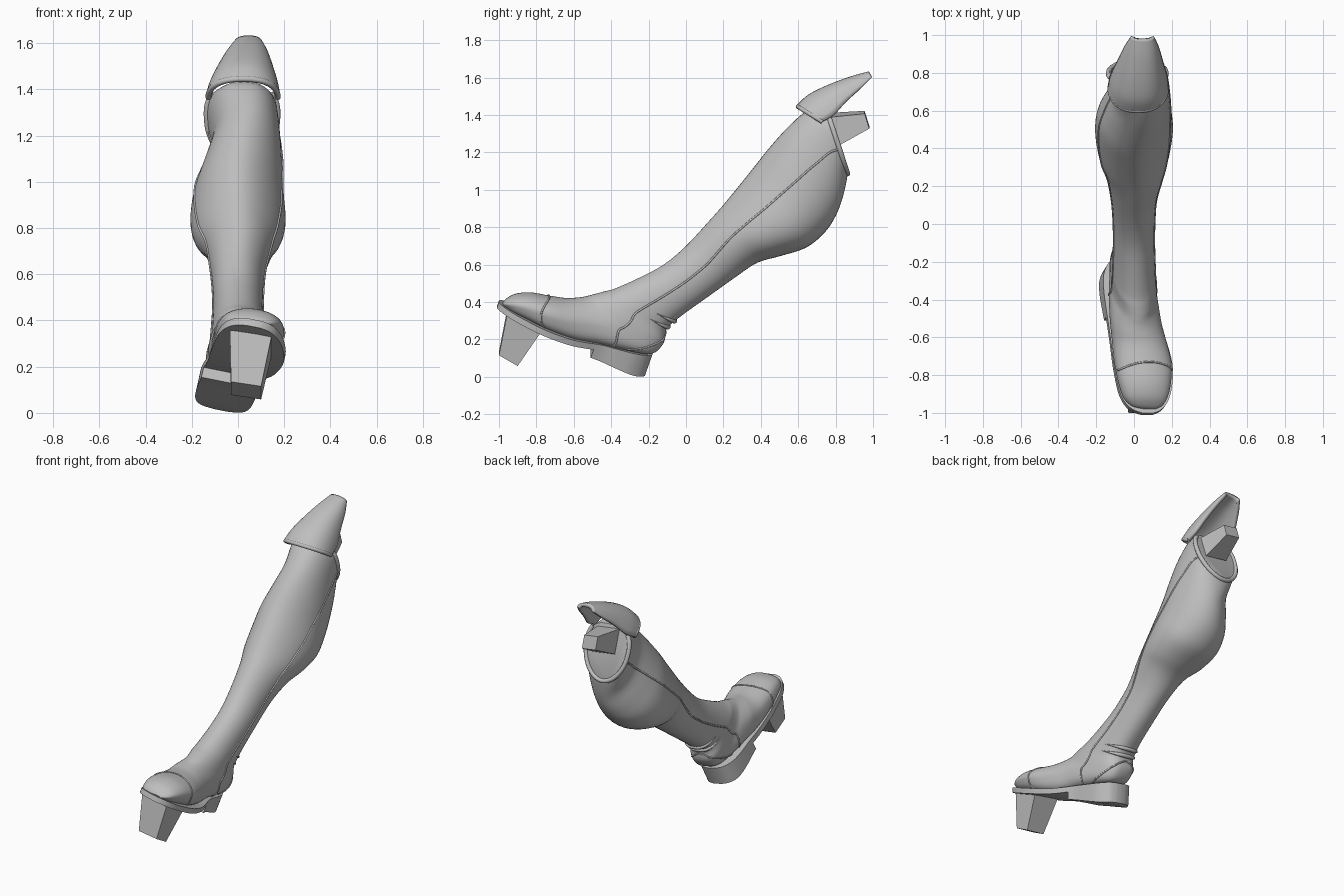
import bpy, math
from mathutils import Vector

cube = bpy.data.objects.get("Cube")
if cube:
    bpy.data.objects.remove(cube, do_unlink=True)

grey = bpy.data.materials.new("plain grey")
grey.use_nodes = True
grey.diffuse_color = (0.52, 0.52, 0.52, 1)
grey.node_tree.nodes["Principled BSDF"].inputs["Base Color"].default_value = grey.diffuse_color


def add_mesh(name, verts, faces, smooth=True):
    mesh = bpy.data.meshes.new(name)
    mesh.from_pydata(verts, [], faces)
    mesh.materials.append(grey)
    obj = bpy.data.objects.new(name, mesh)
    bpy.context.collection.objects.link(obj)
    bpy.ops.object.select_all(action="DESELECT")
    obj.select_set(True)
    bpy.context.view_layer.objects.active = obj
    bpy.ops.object.mode_set(mode="EDIT")
    bpy.ops.mesh.select_all(action="SELECT")
    bpy.ops.mesh.normals_make_consistent(inside=False)
    bpy.ops.object.mode_set(mode="OBJECT")
    if smooth:
        bpy.ops.object.shade_smooth_by_angle(angle=math.radians(40))
    return obj


def add_loft(name, rings, closed=True, caps=True):
    n = len(rings[0])
    span = n if closed else n - 1
    faces = [(r * n + i, r * n + (i + 1) % n, (r + 1) * n + (i + 1) % n, (r + 1) * n + i)
             for r in range(len(rings) - 1) for i in range(span)]
    if caps:
        faces += [tuple(range(n)), tuple(range((len(rings) - 1) * n, len(rings) * n))]
    return add_mesh(name, [p for ring in rings for p in ring], faces)


def add_tube(name, points, radius, tapered=False):
    curve = bpy.data.curves.new(name, "CURVE")
    curve.dimensions = "3D"
    curve.bevel_depth = radius
    curve.bevel_resolution = 2
    curve.use_fill_caps = True
    spline = curve.splines.new("POLY")
    spline.points.add(len(points) - 1)
    for i, p in enumerate(points):
        spline.points[i].co = (*p, 1)
        if tapered:
            spline.points[i].radius = math.sin(math.pi * i / (len(points) - 1))
    curve.materials.append(grey)
    bpy.context.collection.objects.link(bpy.data.objects.new(name, curve))


def sample(table, t):
    """Smooth interpolation between the rows of a table."""
    last = len(table) - 1
    i = min(max(int(t), 0), last - 1)
    u = t - i
    a, b, c, d = (Vector(table[min(max(k, 0), last)]) for k in range(i - 1, i + 3))
    return 0.5 * (2 * b + (c - a) * u + (2 * a - 5 * b + 4 * c - d) * u ** 2
                  + (3 * b - a - 3 * c + d) * u ** 3)


def steps(start, end, count):
    return [start + (end - start) * i / count for i in range(count + 1)]


def clamp(value):
    return min(max(value, 0), 1)


def power(value, exponent):
    return math.copysign(abs(value) ** exponent, value)


# Section rows: front y, front z, back y, back z, centre x, half width
leg = [
    (.76, 1.42, .865, 1.09, .017, .15), (.66, 1.43, .855, 1.03, .027, .15),
    (.55, 1.34, .835, .95, .036, .15), (.45, 1.23, .8, .86, .02, .174),
    (.37, 1.13, .74, .77, .003, .195), (.29, 1.03, .64, .69, 0, .202),
    (.2, .92, .5, .645, 0, .184), (.12, .83, .38, .61, .005, .147),
    (0, .7, .26, .53, 0, .118), (-.12, .6, .12, .43, 0, .108),
    (-.25, .53, 0, .345, 0, .107)]
foot = [
    (-.38, .472, -.06, .3, 0, .11), (-.44, .455, -.105, .255, 0, .112),
    (-.48, .444, -.117, .19, 0, .115), (-.51, .436, -.18, .13, 0, .118),
    (-.54, .428, -.3, .145, .003, .125), (-.58, .422, -.45, .18, .012, .131),
    (-.64, .418, -.59, .205, .03, .138), (-.73, .43, -.73, .255, .05, .145),
    (-.83, .447, -.84, .31, .06, .133), (-.91, .44, -.92, .35, .065, .11),
    (-.96, .415, -.96, .375, .07, .075), (-.98, .395, -.975, .382, .07, .035)]
# Extra columns: lean, upper and lower squareness, sideways roll, calf fullness
body = []
for index, row in enumerate(leg + foot):
    k = clamp((index - 8) / 5)
    calf = .22 * math.exp(-((index - 5.5) / 2) ** 2) - .12 * clamp(1 - index)
    body.append((*row, .03 * k, 1 - .25 * clamp(1 - index / 3), 1 - .38 * k, .2 * k, calf))
END = len(body) - 1


def surface(t, degrees):
    """Point on the boot: t runs from knee to toe, 90 is front, -90 is back."""
    fy, fz, by, bz, cx, half, lean, upper, lower, roll, calf = sample(body, t)
    a = math.radians(degrees)
    square = upper if math.sin(a) > 0 else lower
    side, along = power(math.cos(a), square), power(math.sin(a), square)
    offset = half * side * (1 - calf * along)
    return Vector((cx + offset + lean * along,
                   (fy + by) / 2 + (fy - by) / 2 * along,
                   (fz + bz) / 2 + (fz - bz) / 2 * along - roll * offset))


def seam_angle(t):
    """Straight along the leg, then curving down to the sole."""
    wave = math.sin((t - 2.2) * math.pi / 6) if t < 8.2 else 0
    return 14 * wave - 70 * clamp((t - 14) / 1.7) ** 3


circle = [i * 7.5 for i in range(48)]
add_loft("boot_body", [[surface(t, a) for a in circle] for t in steps(0, END, END * 4)])

# Knee rim, toe cap seam, ankle folds, heel counter edge
add_tube("knee_rim", [surface(.1, a) for a in steps(-225, 45, 54)], .014)
add_tube("toe_cap_seam", [surface(18 + .4 * math.cos(math.radians(a)) ** 2, a)
                          for a in steps(-50, 230, 56)], .005)
for i, t in enumerate((11, 11.7)):
    add_tube(f"ankle_fold_{i}", [surface(t, a) for a in steps(-165, -15, 40)], .013, True)
for side, name in ((1, "left"), (-1, "right")):
    def mirrored(t, a):
        return surface(t, a if side > 0 else 180 - a)
    add_tube(f"{name}_side_seam", [mirrored(t, seam_angle(t)) for t in steps(.2, 15.7, 90)], .0055)
    add_tube(f"{name}_heel_counter",
             [mirrored(12.2 + 2.8 * u, -90 + 55 * math.sin(u * 2.4)) for u in steps(0, 1, 20)], .005)

# Sole rows: y, top z, centre x, half width
sole_rows = [
    (-1, .403, .075, .03), (-.985, .397, .07, .07), (-.95, .378, .065, .108),
    (-.88, .342, .06, .138), (-.75, .28, .05, .155), (-.6, .225, .02, .145),
    (-.45, .195, -.02, .127), (-.35, .168, -.035, .125), (-.265, .145, -.045, .115),
    (-.2, .13, -.05, .08), (-.18, .124, -.05, .03)]
sole_path = [sample(sole_rows, t) for t in steps(0, len(sole_rows) - 1, 40)]
DOWN = Vector((-.025, -.04, -.113))


def add_slab(name, path, top, front_depth, back_depth):
    """Slab under the sole path; depths are shares of the full heel height."""
    rings = []
    for y, z, cx, half in path:
        share = clamp((y - path[0][0]) / .25)
        depth = front_depth + (back_depth - front_depth) * share
        left, right = (Vector((cx + s * half, y, z - .2 * s * half)) for s in (-1, 1))
        rings.append([left + DOWN * top, right + DOWN * top, right + DOWN * depth, left + DOWN * depth])
    add_loft(name, rings)


add_slab("sole", sole_path, 0, .27, .27)
add_slab("boot_heel", [p for p in sole_path if p[0] > -.49], .2, .65, 1)

# Knee guard rows: ridge y, ridge z, edge y, edge z, centre x, half width
guard_rows = [
    (.6, 1.445, .73, 1.365, .022, .15), (.66, 1.5, .79, 1.4, .025, .14),
    (.76, 1.55, .86, 1.475, .032, .112), (.88, 1.595, .94, 1.548, .04, .08),
    (.98, 1.623, .992, 1.6, .045, .05)]


def guard_point(t, degrees):
    ry, rz, ey, ez, cx, half = sample(guard_rows, t)
    a = math.radians(degrees)
    side, rise = power(math.sin(a), .85), power(math.cos(a), .85)
    return Vector((cx + half * side, ey + (ry - ey) * rise, ez + (rz - ez) * rise))


arc = steps(-90, 90, 24)
guard = add_loft("knee_guard", [[guard_point(t, a) for a in arc] for t in steps(0, 4, 20)], False, False)
shell = guard.modifiers.new("thickness", "SOLIDIFY")
shell.thickness = .022
shell.offset = 0
add_tube("knee_guard_rim", [guard_point(0, a) for a in arc], .013)


def add_peg(name, base, tip):
    """Tapered peg; each end is (x, half width, first y, first z, second y, second z)."""
    verts = []
    for x, half, y1, z1, y2, z2 in (base, tip):
        for s, y, z in ((-1, y1, z1), (1, y1, z1), (1, y2, z2), (-1, y2, z2)):
            verts.append((x + s * half, y, z - .15 * s * half))
    sides = [(i, (i + 1) % 4, (i + 1) % 4 + 4, i + 4) for i in range(4)]
    add_mesh(name, verts, sides + [(0, 1, 2, 3), (4, 5, 6, 7)], False)


add_peg("toe_peg", (.055, .09, -.957, .345, -.77, .26), (.035, .065, -1, .125, -.9, .068))
add_peg("knee_peg", (.03, .08, .77, 1.4, .82, 1.25), (.03, .05, .955, 1.415, .98, 1.335))
